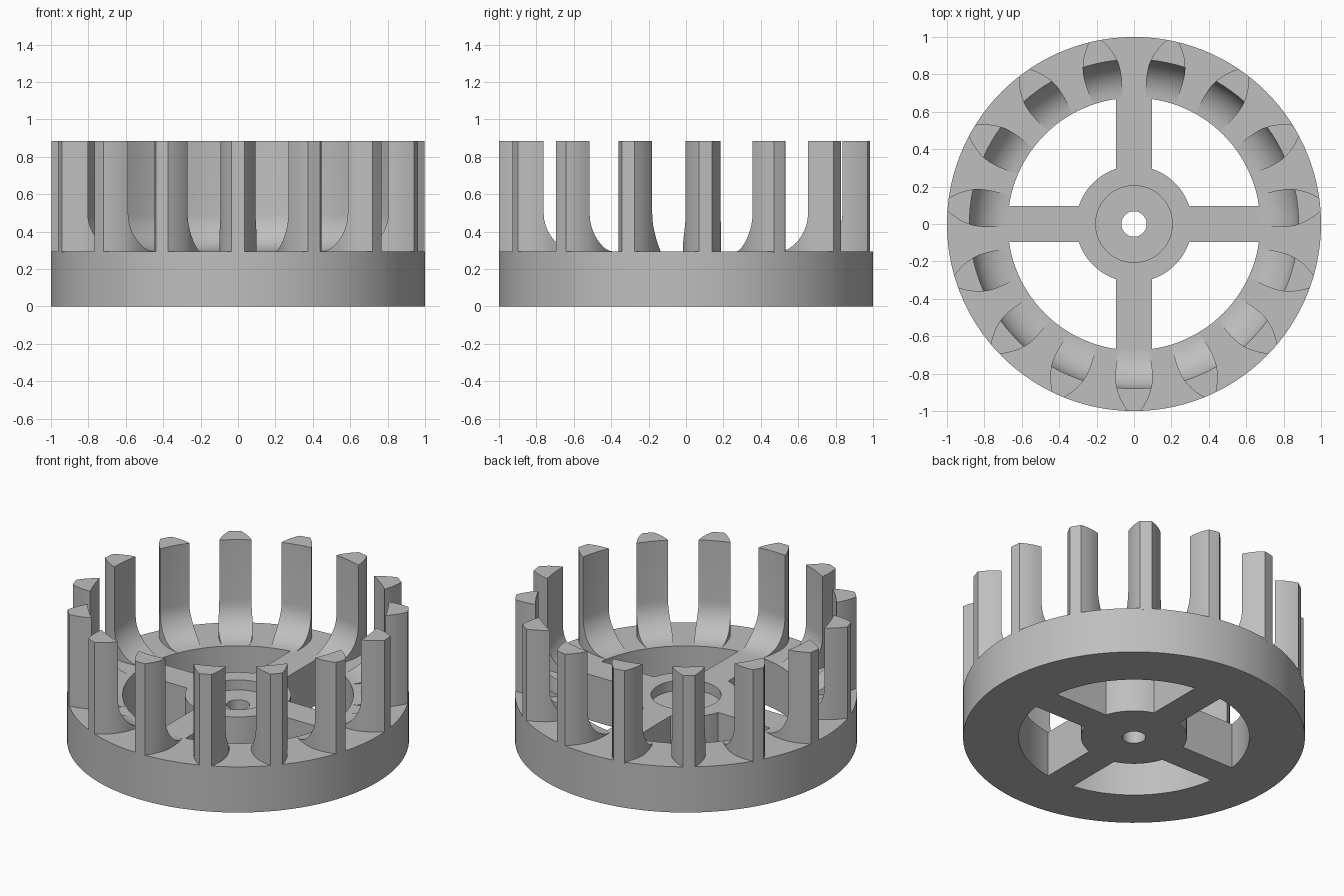
import bpy, bmesh
from math import sin, cos, asin, pi, radians

cube = bpy.data.objects.get("Cube")
if cube:
    bpy.data.objects.remove(cube, do_unlink=True)

grey = bpy.data.materials.new("plain grey")
grey.use_nodes = True
colour = (0.52, 0.52, 0.52, 1)
grey.diffuse_color = colour
grey.node_tree.nodes["Principled BSDF"].inputs["Base Color"].default_value = colour

RIM, RIM_IN, HUB, BORE, HOLE = 1.0, 0.675, 0.31, 0.205, 0.068
BASE_H, TOP = 0.295, 0.885
SPOKE = 0.095             # half width
PRONGS, PRONG_IN, FILLET = 15, 0.88, 0.2


def make_object(name, bm):
    bmesh.ops.recalc_face_normals(bm, faces=bm.faces)
    mesh = bpy.data.meshes.new(name)
    bm.to_mesh(mesh)
    bm.free()
    mesh.materials.append(grey)
    obj = bpy.data.objects.new(name, mesh)
    bpy.context.collection.objects.link(obj)
    return obj


def arc(r, a, b, n):
    return [(r * cos(a + (b - a) * i / n), r * sin(a + (b - a) * i / n)) for i in range(n + 1)]


def prism(name, outline, z0, z1):
    bm = bmesh.new()
    face = bm.faces.new([bm.verts.new((x, y, z0)) for x, y in outline])
    ext = bmesh.ops.extrude_face_region(bm, geom=[face], use_keep_orig=True)
    moved = [v for v in ext["geom"] if isinstance(v, bmesh.types.BMVert)]
    bmesh.ops.translate(bm, verts=moved, vec=(0, 0, z1 - z0))
    return make_object(name, bm)


def circle(r, n):
    return arc(r, 0, 2 * pi, n)[:-1]


def smooth(obj):
    bpy.ops.object.select_all(action="DESELECT")
    obj.select_set(True)
    bpy.context.view_layer.objects.active = obj
    bpy.ops.object.shade_smooth_by_angle(angle=radians(30))


# Spoked wheel: a disc with four openings, a counterbore and an axle hole
wheel = prism("spoked_wheel", circle(RIM, 120), 0, BASE_H)
cutters = [prism("counterbore_cutter", circle(BORE, 64), 0.23, 1),
           prism("axle_hole_cutter", circle(HOLE, 40), -1, 1)]
for k in range(4):
    turn = k * pi / 2
    a, b = asin(SPOKE / RIM_IN), asin(SPOKE / HUB)
    outline = arc(RIM_IN, turn + a, turn + pi / 2 - a, 24) + \
        arc(HUB, turn + pi / 2 - b, turn + b, 12)
    cutters.append(prism("opening_cutter", outline, -1, 1))
for cutter in cutters:
    cutter.hide_render = True
    mod = wheel.modifiers.new("cut", "BOOLEAN")
    mod.operation, mod.solver, mod.object = "DIFFERENCE", "EXACT", cutter
evaluated = wheel.evaluated_get(bpy.context.evaluated_depsgraph_get())
wheel_mesh = bpy.data.meshes.new_from_object(evaluated)
wheel.modifiers.clear()
wheel.data = wheel_mesh
for cutter in cutters:
    bpy.data.objects.remove(cutter, do_unlink=True)
smooth(wheel)


# Prongs: strips across the width, from the foot of the fillet to the rim
def half_width(r):
    d = r - 0.83
    return 0.1 - d * d * (2.25 if d > 0 else 1)


stations = []             # radius and height of the upper surface
STEPS = 10
for i in range(STEPS + 1):
    t = pi / 2 * i / STEPS
    stations.append((PRONG_IN - FILLET + FILLET * sin(t), BASE_H + FILLET * (1 - cos(t))))
stations += [(PRONG_IN + (RIM - PRONG_IN) * i / 5, TOP) for i in range(6)]
ACROSS = 4
FOOT = BASE_H - 0.01


def prong(name, angle):
    bm = bmesh.new()
    loops = []
    for r, z in stations:
        spread = asin(half_width(r) / r)
        row = arc(r, angle - spread, angle + spread, ACROSS)
        loops.append([bm.verts.new((x, y, FOOT)) for x, y in row] +
                     [bm.verts.new((x, y, z)) for x, y in reversed(row)])
    for lower, upper in zip(loops, loops[1:]):
        for j in range(len(lower)):
            k = (j + 1) % len(lower)
            bm.faces.new((lower[j], lower[k], upper[k], upper[j]))
    for end in (loops[0], loops[-1]):
        n = len(end)
        for j in range(ACROSS):
            bm.faces.new((end[j], end[j + 1], end[n - 2 - j], end[n - 1 - j]))
    bmesh.ops.remove_doubles(bm, verts=bm.verts, dist=0.0001)
    bmesh.ops.dissolve_degenerate(bm, edges=bm.edges, dist=0.0001)
    smooth(make_object(name, bm))


for i in range(PRONGS):
    prong(f"prong_{i + 1}", -pi / 2 + 2 * pi * i / PRONGS)
